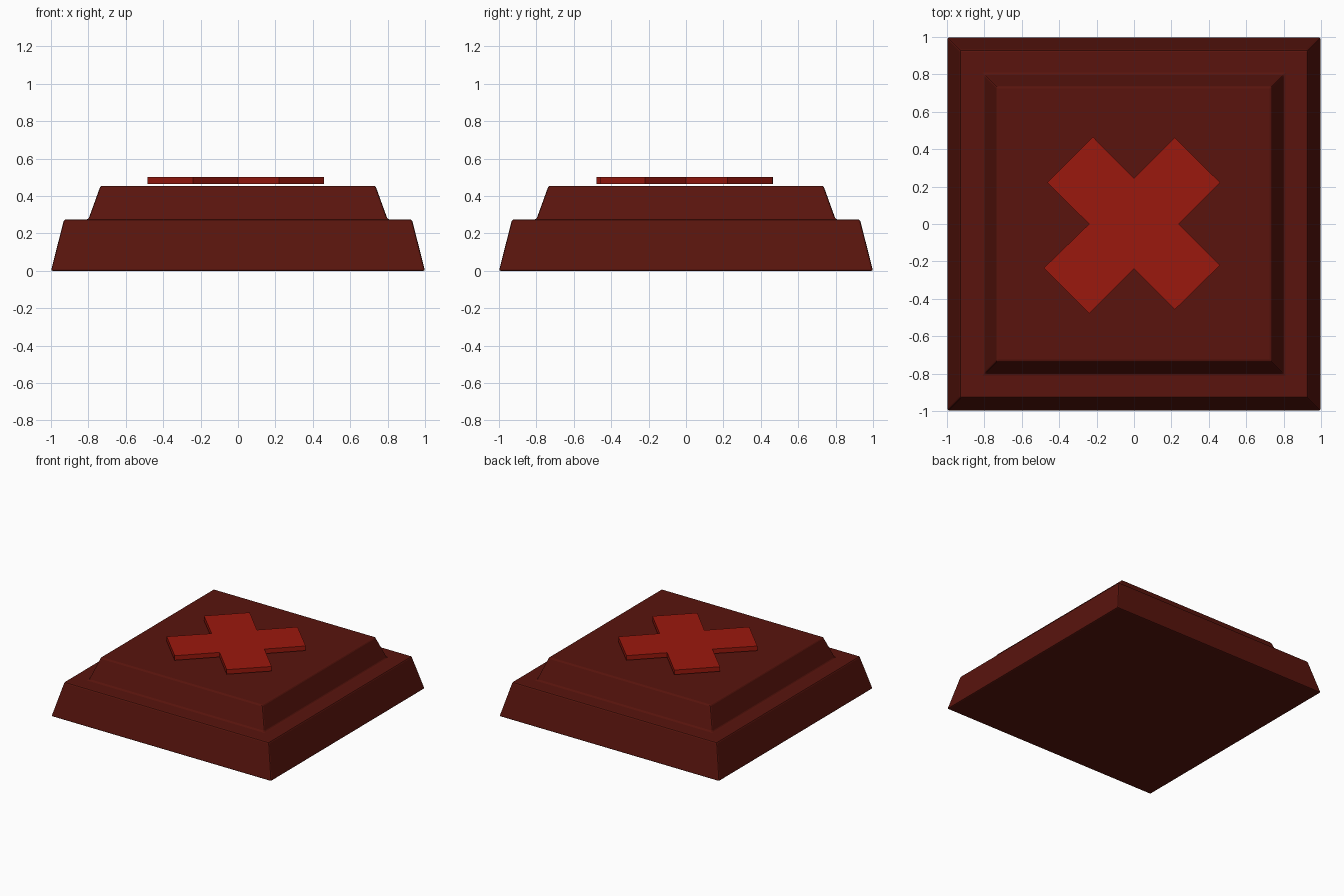
import bpy, bmesh

if "Cube" in bpy.data.objects:
    bpy.data.objects.remove(bpy.data.objects["Cube"])


def add_object(name, bm, color):
    bmesh.ops.recalc_face_normals(bm, faces=bm.faces)
    mesh = bpy.data.meshes.new(name)
    bm.to_mesh(mesh)
    bm.free()
    obj = bpy.data.objects.new(name, mesh)
    bpy.context.collection.objects.link(obj)
    mat = bpy.data.materials.new(name + "_paint")
    mat.diffuse_color = (*color, 1)
    mat.use_nodes = True
    mat.node_tree.nodes["Principled BSDF"].inputs["Base Color"].default_value = mat.diffuse_color
    mesh.materials.append(mat)
    return obj


# Stepped base plate: square rings (half width, height) joined into one solid
bm = bmesh.new()
rings = []
for w, z in [(1.0, 0), (0.93, 0.275), (0.80, 0.275), (0.735, 0.455)]:
    rings.append([bm.verts.new((sx * w, sy * w, z))
                  for sx, sy in ((-1, -1), (1, -1), (1, 1), (-1, 1))])
for low, high in zip(rings, rings[1:]):
    for i in range(4):
        j = (i + 1) % 4
        bm.faces.new((low[i], low[j], high[j], high[i]))
bm.faces.new(rings[0])
bm.faces.new(rings[-1])
base = add_object("stepped_base", bm, (0.10, 0.007, 0.004))

# Softened edges
bevel = base.modifiers.new("edge_bevel", 'BEVEL')
bevel.width = 0.01
bevel.segments = 2

# Raised diagonal cross, floating just above the top tier
outline = [(-0.465, 0.222), (-0.22, 0.466), (0, 0.245), (0.218, 0.462),
           (0.46, 0.222), (0.24, 0), (0.46, -0.22), (0.218, -0.458),
           (0, -0.239), (-0.24, -0.479), (-0.483, -0.236), (-0.24, 0)]
bm = bmesh.new()
face = bm.faces.new([bm.verts.new((x, y, 0.465)) for x, y in outline])
new = bmesh.ops.extrude_face_region(bm, geom=[face], use_keep_orig=True)["geom"]
bmesh.ops.translate(bm, vec=(0, 0, 0.038),
                    verts=[g for g in new if isinstance(g, bmesh.types.BMVert)])
add_object("diagonal_cross", bm, (0.33, 0.009, 0.004))
